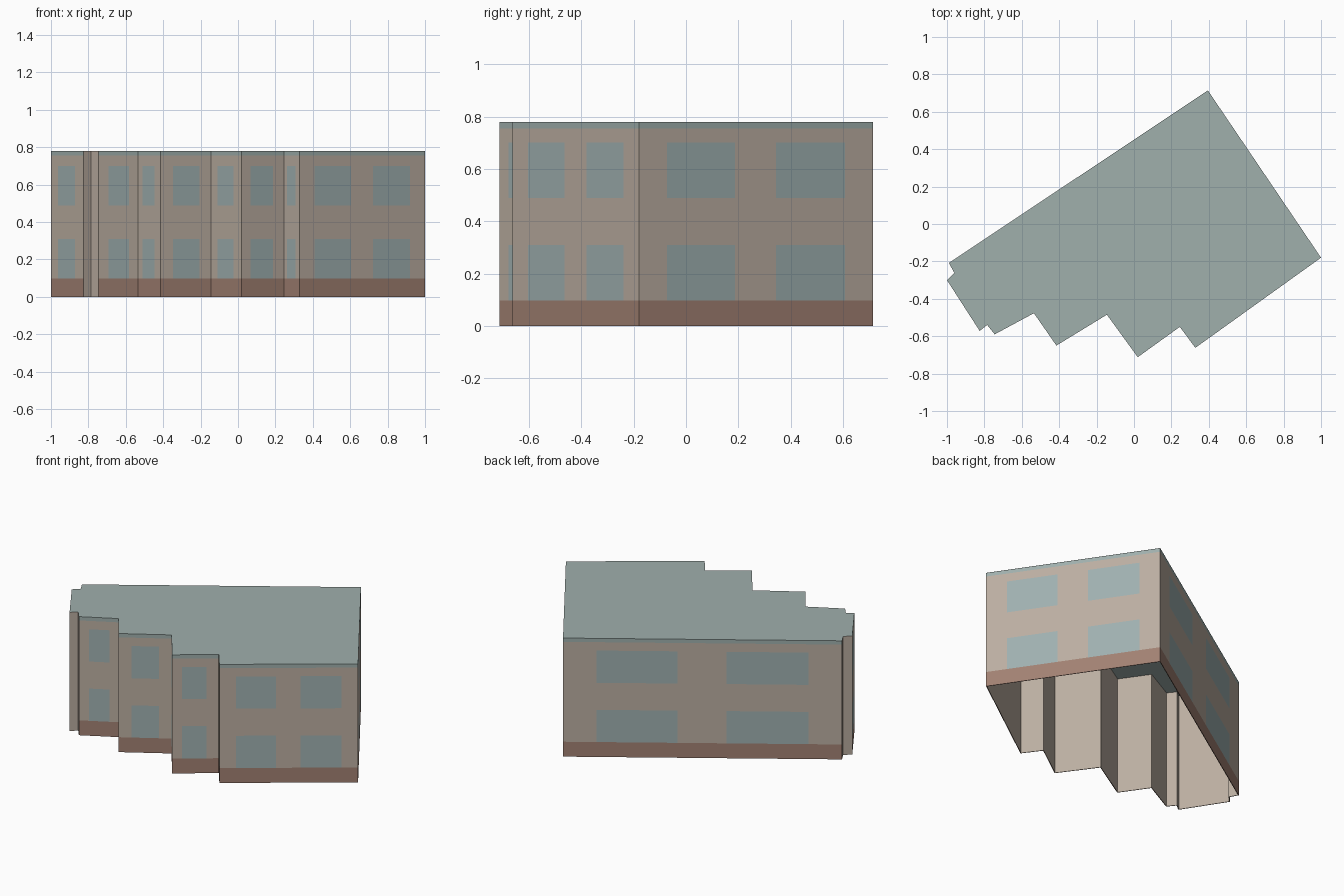
import bpy
import bmesh

cube = bpy.data.objects.get("Cube")
if cube:
    bpy.data.objects.remove(cube, do_unlink=True)


def material(name, srgb):
    color = [(c / 255) ** 2.2 for c in srgb] + [1]
    mat = bpy.data.materials.new(name)
    mat.use_nodes = True
    mat.diffuse_color = color
    mat.node_tree.nodes["Principled BSDF"].inputs["Base Color"].default_value = color
    return mat


BRICK, GLASS, ROOF, WALL = range(4)
mats = [material("brown_base", (160, 128, 114)), material("window_glass", (158, 175, 175)),
        material("roof_slate", (158, 174, 171)), material("beige_wall", (186, 173, 160))]

# Wall styles: spans of the windows along each wall
PLAIN = None
ONE = [(0.21, 0.74)]
WIDE = [(0.25, 0.77)]
TWO = [(0.12, 0.41), (0.585, 0.88)]

# Footprint corners, counterclockwise, with the style of the wall that starts there
footprint = [
    (-1.0, -0.30, ONE), (-0.825, -0.572, PLAIN), (-0.785, -0.54, PLAIN),
    (-0.745, -0.59, WIDE), (-0.535, -0.477, ONE), (-0.415, -0.65, WIDE),
    (-0.145, -0.485, ONE), (0.02, -0.712, ONE), (0.245, -0.55, ONE),
    (0.328, -0.662, TWO), (1.0, -0.18, TWO), (0.395, 0.714, TWO),
    (-0.99, -0.208, PLAIN), (-0.96, -0.262, PLAIN)]

# Height bands from the ground up and whether each one holds windows
levels = [0, 0.098, 0.31, 0.488, 0.70, 0.755, 0.78]
bands = [BRICK, GLASS, WALL, GLASS, WALL, ROOF]


def band_material(band, style, in_window):
    if style is PLAIN or (band == GLASS and not in_window):
        return WALL
    return band


# Split every wall into columns at its window edges
columns = []
for i, (x, y, style) in enumerate(footprint):
    nx, ny, _ = footprint[(i + 1) % len(footprint)]
    cuts = [0] + [t for span in style or [] for t in span]
    for k, t in enumerate(cuts):
        columns.append((x + (nx - x) * t, y + (ny - y) * t, style, k % 2 == 1))


def add_object(name, bm):
    mesh = bpy.data.meshes.new(name)
    bm.to_mesh(mesh)
    bm.free()
    for mat in mats:
        mesh.materials.append(mat)
    obj = bpy.data.objects.new(name, mesh)
    bpy.context.collection.objects.link(obj)
    return obj


# Walls with base course, windows and eaves trim
bm = bmesh.new()
grid = [[bm.verts.new((x, y, z)) for z in levels] for x, y, _, _ in columns]
for i, (_, _, style, in_window) in enumerate(columns):
    a, b = grid[i], grid[(i + 1) % len(grid)]
    for j, band in enumerate(bands):
        face = bm.faces.new((a[j], b[j], b[j + 1], a[j + 1]))
        face.material_index = band_material(band, style, in_window)
walls = add_object("walls", bm)

# Thin plain lining on the inside
lining = walls.modifiers.new("lining", 'SOLIDIFY')
lining.thickness = 0.004
lining.offset = -1
lining.use_even_offset = True
lining.material_offset = WALL
lining.material_offset_rim = 0

# Flat roof
bm = bmesh.new()
roof = bm.faces.new([bm.verts.new((x, y, levels[-1] + 0.0005)) for x, y, _ in footprint])
roof.material_index = ROOF
add_object("flat_roof", bm)
